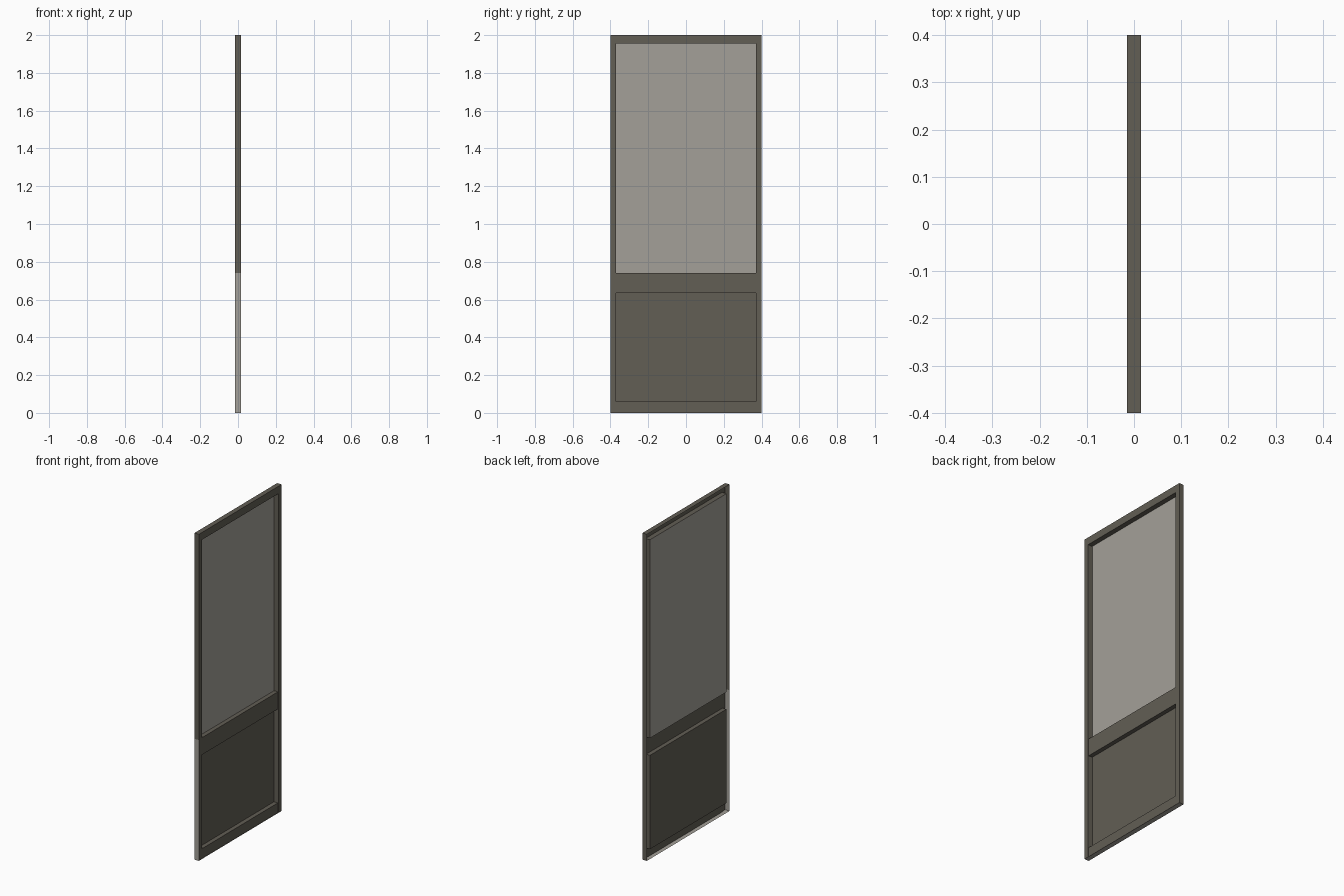
import bpy, bmesh
from mathutils import Vector

if "Cube" in bpy.data.objects:
    bpy.data.objects.remove(bpy.data.objects["Cube"])

def material(name, rgb):
    m = bpy.data.materials.new(name)
    m.diffuse_color = (*rgb, 1)
    m.use_nodes = True
    m.node_tree.nodes["Principled BSDF"].inputs["Base Color"].default_value = m.diffuse_color
    return m

DARK = material("dark bronze", (0.122, 0.112, 0.089))
LIGHT = material("pale grey", (0.371, 0.352, 0.314))

X = 0.015            # half depth
Y, YI = 0.40, 0.37   # outer and inner half width
Z0, Z1, Z2, Z3, Z4 = 0.06, 0.635, 0.74, 1.955, 2.0
XR = 0.011           # face of the set-back rails

def rect(axis, at, a, b, sign):
    """Flat sheet across an axis, facing along sign; a and b are ranges on the other two axes."""
    pts = []
    for u, v in ((a[0], b[0]), (a[1], b[0]), (a[1], b[1]), (a[0], b[1])):
        p = [u, v]
        p.insert(axis, at)
        pts.append(p)
    n = Vector([float(sign) if i == axis else 0.0 for i in range(3)])
    e1, e2 = Vector(pts[1]) - Vector(pts[0]), Vector(pts[2]) - Vector(pts[1])
    if e1.cross(e2).dot(n) < 0:
        pts.reverse()
    return pts

def part(name, mat, sheets):
    bm = bmesh.new()
    for s in sheets:
        bm.faces.new([bm.verts.new(p) for p in s])
    bmesh.ops.remove_doubles(bm, verts=bm.verts, dist=1e-5)
    me = bpy.data.meshes.new(name)
    bm.to_mesh(me)
    bm.free()
    me.materials.append(mat)
    ob = bpy.data.objects.new(name, me)
    bpy.context.collection.objects.link(ob)
    return ob

D = (-X, X)

# The frame is a pressed shell, open towards -x
for side, s in (("front", -1), ("back", 1)):
    face_y = sorted((s * YI, s * Y))
    low = 0 if s > 0 else Z2
    part(side + "_stile", DARK, [
        rect(0, X, face_y, (0, Z4), 1),
        rect(1, s * Y, D, (low, Z4), s),
        rect(1, s * YI, D, (Z2, Z3), -s),
        rect(1, s * YI, D, (Z0, Z1), -s),
        rect(1, s * YI, (XR, X), (Z1, Z2), -s),
        rect(1, s * YI, (XR, X), (0, Z0), -s),
    ])

# Pale lower front edge and underside
part("lower_edge_plate", LIGHT, [rect(1, -Y, D, (0, Z2), -1)])
part("underside", LIGHT, [rect(2, 0, D, (-Y, Y), -1)])

# Rails with their turned-in edges
W = (-YI, YI)
part("top_rail", DARK, [
    rect(0, X, W, (Z3, Z4), 1),
    rect(2, Z4, D, (-Y, Y), 1),
    rect(2, Z3, D, W, -1),
])
part("middle_rail", DARK, [
    rect(0, XR, W, (Z1, Z2), 1),
    rect(2, Z2, (-X, XR), W, 1),
    rect(2, Z1, (-X, XR), W, -1),
])
part("bottom_rail", DARK, [
    rect(0, XR, W, (0, Z0), 1),
    rect(2, Z0, (-X, XR), W, 1),
])

# Recessed panels
part("upper_panel", LIGHT, [rect(0, -X, W, (Z2, Z3), 1)])
part("lower_panel", DARK, [rect(0, -X, W, (Z0, Z1), 1)])
